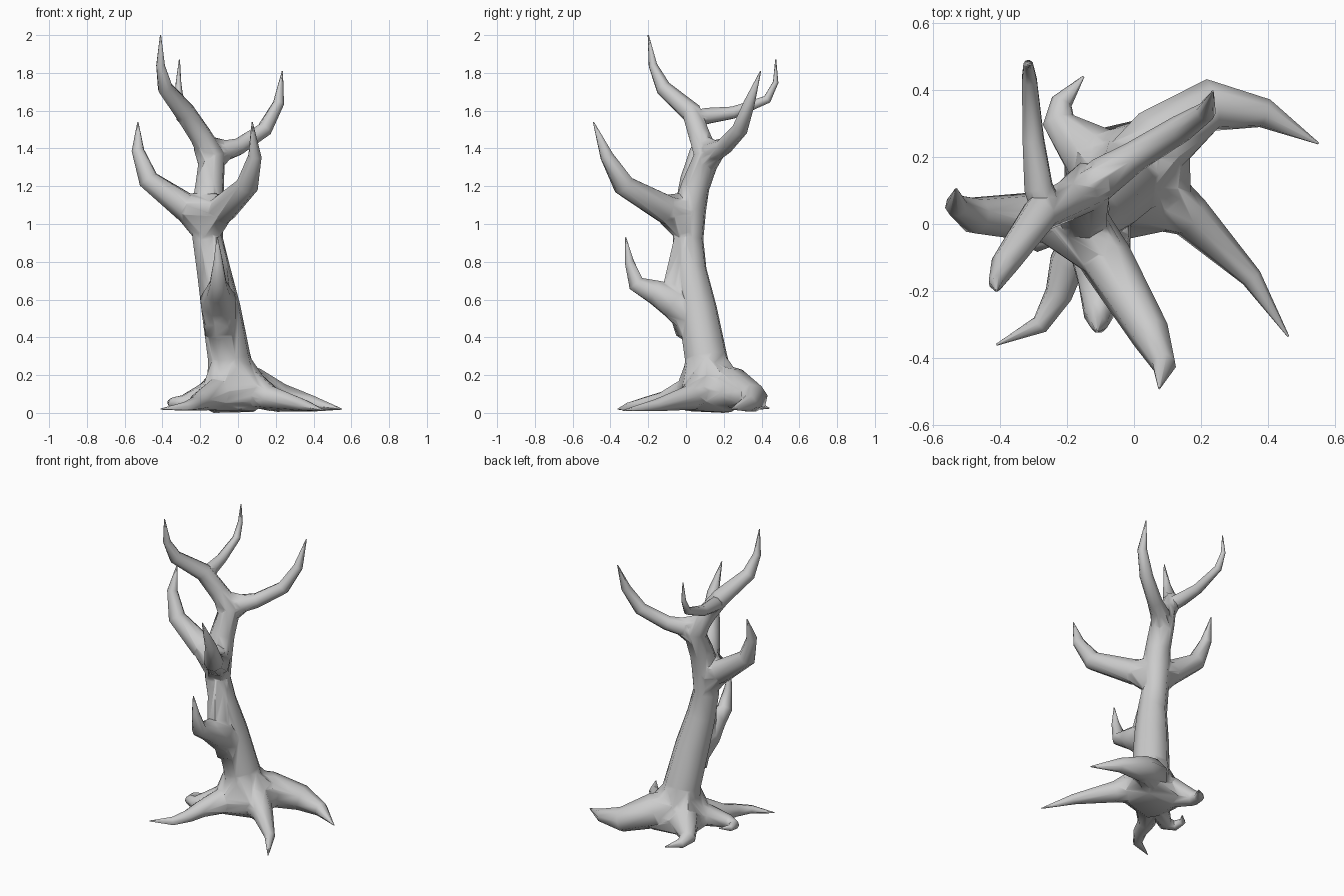
import bpy, bmesh, math
from mathutils import Vector, Matrix

SIDES = 8


def finish(bm, name):
    """Turn a bmesh into a linked object."""
    bmesh.ops.triangulate(bm, faces=bm.faces[:])
    bmesh.ops.recalc_face_normals(bm, faces=bm.faces[:])
    me = bpy.data.meshes.new(name)
    bm.to_mesh(me)
    bm.free()
    ob = bpy.data.objects.new(name, me)
    bpy.context.collection.objects.link(ob)
    return ob


def limb(name, pts, floor=None):
    """Tapered tube through (x, y, z, radius) points, closed at both ends."""
    bm = bmesh.new()
    path = [Vector(p[:3]) for p in pts]
    rings, side = [], None
    for i, c in enumerate(path):
        a = (c - path[i - 1]).normalized() if i else Vector()
        b = (path[i + 1] - c).normalized() if i < len(path) - 1 else Vector()
        t = (a + b).normalized()
        if side is None:
            side = t.orthogonal().normalized()
        side = (side - t * side.dot(t)).normalized()
        up = t.cross(side)
        ring = []
        for k in range(SIDES):
            ang = math.tau * (k + 0.37) / SIDES
            v = c + pts[i][3] * (side * math.cos(ang) + up * math.sin(ang))
            if floor is not None:
                v.z = max(v.z, floor)
            ring.append(bm.verts.new(v))
        rings.append(ring)
    for r0, r1 in zip(rings, rings[1:]):
        for k in range(SIDES):
            n = (k + 1) % SIDES
            bm.faces.new((r0[k], r0[n], r1[n], r1[k]))
    bm.faces.new(rings[0][::-1])
    bm.faces.new(rings[-1])
    return finish(bm, name)


def web(name, balls, floor=0.0):
    """Convex skin stretched over (x, y, z, radius) balls, filling a junction."""
    bm = bmesh.new()
    for x, y, z, r in balls:
        bmesh.ops.create_icosphere(bm, subdivisions=1, radius=r,
                                   matrix=Matrix.Translation((x, y, z)))
    pts = [Vector((v.co.x, v.co.y, max(v.co.z, floor))) for v in bm.verts]
    bm.clear()
    for p in pts:
        bm.verts.new(p)
    bmesh.ops.convex_hull(bm, input=bm.verts[:])
    bmesh.ops.delete(bm, geom=[v for v in bm.verts if not v.link_faces], context='VERTS')
    return finish(bm, name)


# Trunk, running on into the tallest branch
tree = limb("tree", [
    (-0.02, 0.13, 0.02, 0.12), (-0.03, 0.125, 0.14, 0.14), (-0.048, 0.105, 0.30, 0.117),
    (-0.09, 0.06, 0.55, 0.108), (-0.13, 0.02, 0.76, 0.092), (-0.16, 0.012, 0.92, 0.083),
    (-0.16, 0.02, 1.08, 0.09), (-0.15, 0.05, 1.20, 0.078), (-0.138, 0.112, 1.36, 0.074),
    (-0.20, 0.07, 1.47, 0.06), (-0.28, 0.03, 1.59, 0.056), (-0.385, -0.12, 1.72, 0.042),
    (-0.41, -0.175, 1.84, 0.024), (-0.41, -0.2, 2.0, 0.003)], floor=0.02)

branches = {
    "upper_right_branch": [
        (-0.15, 0.09, 1.32, 0.062), (-0.085, 0.145, 1.385, 0.06), (0.0, 0.2, 1.408, 0.047),
        (0.14, 0.285, 1.50, 0.042), (0.215, 0.335, 1.64, 0.03), (0.235, 0.395, 1.81, 0.003)],
    "upper_back_branch": [
        (-0.255, 0.03, 1.55, 0.05), (-0.285, 0.11, 1.572, 0.045), (-0.30, 0.25, 1.59, 0.034),
        (-0.312, 0.43, 1.66, 0.024), (-0.315, 0.475, 1.75, 0.015), (-0.31, 0.475, 1.87, 0.003)],
    "lower_left_branch": [
        (-0.15, 0.01, 1.04, 0.08), (-0.28, 0.02, 1.09, 0.078), (-0.475, 0.025, 1.235, 0.056),
        (-0.53, 0.055, 1.39, 0.034), (-0.53, 0.105, 1.54, 0.003)],
    "lower_front_branch": [
        (-0.17, 0.03, 1.04, 0.08), (-0.08, -0.11, 1.08, 0.08), (0.05, -0.33, 1.205, 0.06),
        (0.09, -0.42, 1.36, 0.036), (0.075, -0.49, 1.54, 0.003)],
    "front_stub": [
        (-0.09, 0.06, 0.46, 0.085), (-0.105, -0.055, 0.59, 0.1), (-0.105, -0.165, 0.64, 0.068),
        (-0.105, -0.265, 0.685, 0.047), (-0.105, -0.30, 0.80, 0.026), (-0.11, -0.32, 0.93, 0.003)],
}
roots = {
    "back_right_root": [
        (-0.03, 0.16, 0.18, 0.09), (0.07, 0.24, 0.135, 0.11), (0.23, 0.355, 0.075, 0.08),
        (0.39, 0.33, 0.05, 0.045), (0.55, 0.24, 0.02, 0.003)],
    "front_right_root": [
        (-0.03, 0.14, 0.16, 0.10), (0.08, 0.07, 0.12, 0.10), (0.17, 0.02, 0.08, 0.066),
        (0.35, -0.16, 0.04, 0.032), (0.46, -0.335, 0.012, 0.003)],
    "front_left_root": [
        (-0.05, 0.12, 0.15, 0.08), (-0.11, 0.0, 0.10, 0.085), (-0.20, -0.12, 0.06, 0.055),
        (-0.225, -0.21, 0.045, 0.042), (-0.28, -0.30, 0.03, 0.028), (-0.41, -0.36, 0.02, 0.003)],
    "back_left_root": [
        (-0.04, 0.12, 0.15, 0.09), (-0.13, 0.21, 0.10, 0.095), (-0.225, 0.305, 0.055, 0.05),
        (-0.215, 0.365, 0.035, 0.032), (-0.15, 0.44, 0.025, 0.003)],
    "left_root": [
        (-0.06, 0.10, 0.15, 0.09), (-0.17, 0.03, 0.09, 0.07), (-0.29, -0.04, 0.05, 0.045),
        (-0.345, -0.02, 0.05, 0.032), (-0.355, 0.04, 0.055, 0.02), (-0.31, 0.09, 0.06, 0.003)],
}

# Fillets where limbs meet the trunk
webs = {
    "root_flare": [
        (-0.045, 0.11, 0.25, 0.117), (0.08, 0.24, 0.10, 0.095), (0.09, 0.06, 0.10, 0.09),
        (-0.11, 0.0, 0.08, 0.07), (-0.15, 0.05, 0.08, 0.065), (-0.13, 0.2, 0.08, 0.085)],
    "back_ridge": [
        (-0.045, 0.115, 0.22, 0.11), (0.07, 0.25, 0.125, 0.095), (0.17, 0.31, 0.085, 0.075)],
    "lower_fork": [
        (-0.16, 0.012, 0.96, 0.08), (-0.16, 0.02, 1.085, 0.085),
        (-0.27, 0.02, 1.085, 0.075), (-0.085, -0.1, 1.075, 0.08)],
    "stub_fillet": [
        (-0.145, 0.0, 0.90, 0.072), (-0.11, -0.06, 0.65, 0.07), (-0.093, 0.025, 0.45, 0.09)],
    "upper_fork": [
        (-0.14, 0.10, 1.32, 0.07), (-0.185, 0.085, 1.42, 0.055), (-0.06, 0.16, 1.39, 0.052)],
}

# Merge every limb, root and fillet into one skin
parts = [limb(n, p) for n, p in branches.items()]
parts += [limb(n, p, 0.003 * (i + 2)) for i, (n, p) in enumerate(roots.items())]
parts += [web(n, p, 0.001 * i) for i, (n, p) in enumerate(webs.items())]
for part in parts:
    mod = tree.modifiers.new(part.name, 'BOOLEAN')
    mod.operation = 'UNION'
    mod.solver = 'EXACT'
    mod.object = part
bpy.context.view_layer.update()
dg = bpy.context.evaluated_depsgraph_get()
merged = bpy.data.meshes.new_from_object(tree.evaluated_get(dg))
tree.modifiers.clear()
tree.data = merged
for part in parts:
    bpy.data.objects.remove(part)

# Smooth bark
bpy.context.view_layer.objects.active = tree
tree.select_set(True)
bpy.ops.object.shade_smooth_by_angle(angle=math.radians(60))
